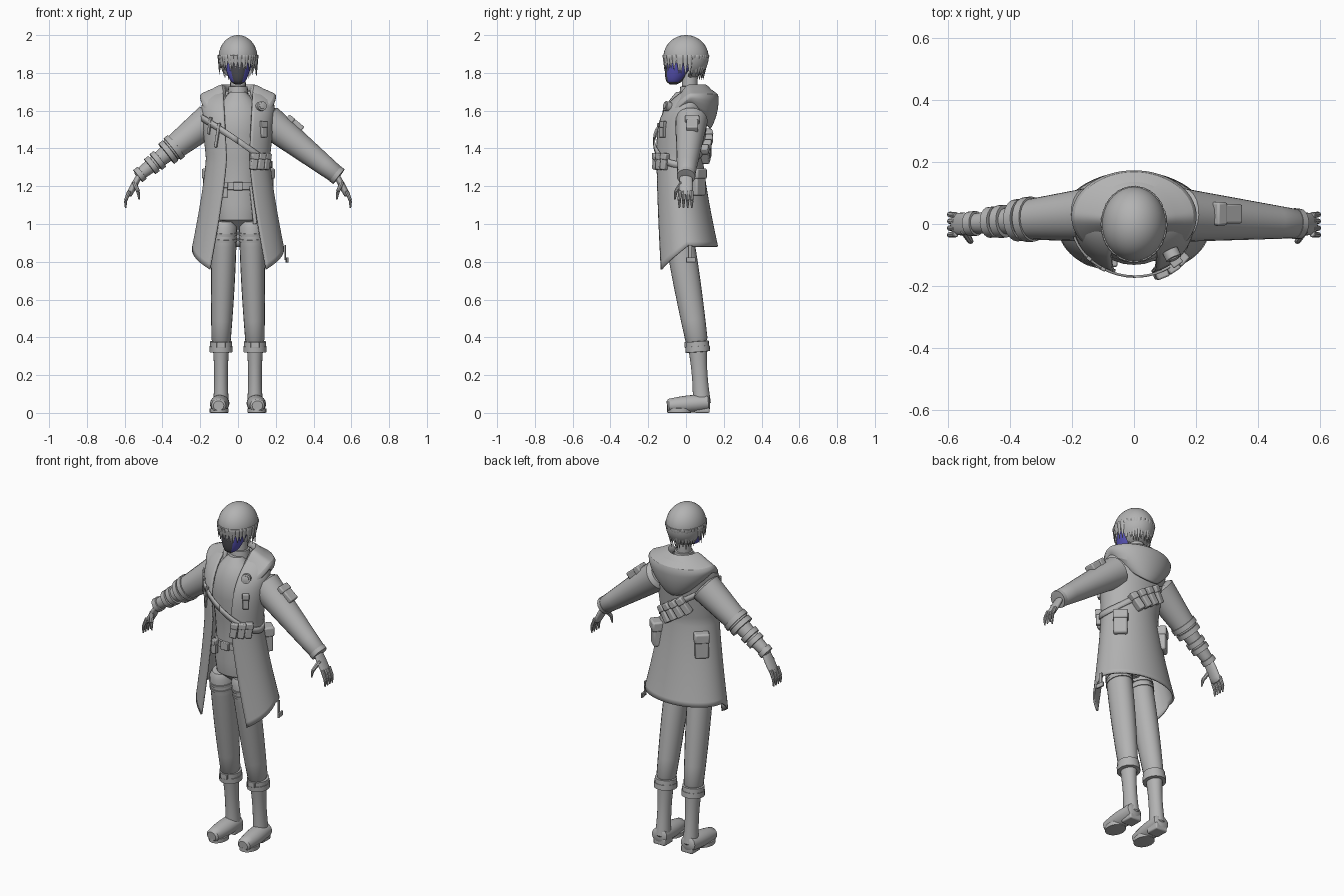
import bpy, bmesh, math, random
from math import sin, cos, pi, sqrt, radians
from mathutils import Vector

cube = bpy.data.objects.get("Cube")
if cube:
    bpy.data.objects.remove(cube, do_unlink=True)
random.seed(4)


def material(name, red, green, blue):
    mat = bpy.data.materials.new(name)
    mat.use_nodes = True
    colour = (red, green, blue, 1)
    mat.diffuse_color = colour
    mat.node_tree.nodes["Principled BSDF"].inputs["Base Color"].default_value = colour
    return mat


grey = material("plain_grey", .45, .45, .45)
dark = material("dark_mask", .07, .07, .08)
violet = material("violet_blue", .1, .09, .48)


def finish(name, bm):
    bmesh.ops.recalc_face_normals(bm, faces=bm.faces)
    mesh = bpy.data.meshes.new(name)
    bm.to_mesh(mesh)
    bm.free()
    mesh.polygons.foreach_set("use_smooth", [True] * len(mesh.polygons))
    mesh.set_sharp_from_angle(angle=radians(40))
    obj = bpy.data.objects.new(name, mesh)
    bpy.context.scene.collection.objects.link(obj)
    mesh.materials.append(grey)
    return obj


def skin(name, rows, closed=True):
    """Join rows of points into a surface; closed rows get end caps."""
    bm = bmesh.new()
    grid = [[bm.verts.new(point) for point in row] for row in rows]
    count = len(grid[0])
    for low, high in zip(grid, grid[1:]):
        for i in range(count if closed else count - 1):
            j = (i + 1) % count
            bm.faces.new((low[i], low[j], high[j], high[i]))
    if closed:
        bm.faces.new(grid[0])
        bm.faces.new(grid[-1])
    return finish(name, bm)


def cloth(name, rows, thickness):
    obj = skin(name, rows, closed=False)
    solid = obj.modifiers.new("thickness", "SOLIDIFY")
    solid.thickness, solid.offset = thickness, 0
    return obj


def ring(centre, across, along, wide, deep, count=24):
    angles = [2 * pi * i / count for i in range(count)]
    return [centre + across * wide * cos(a) + along * deep * sin(a) for a in angles]


X, Y, Z = Vector((1, 0, 0)), Vector((0, 1, 0)), Vector((0, 0, 1))


def tube(name, start, end, r_start, r_end, aspect=1, bulge=0, ref=Y, count=20):
    """Tapered limb with softened ends; aspect stretches it along ref."""
    axis = (end - start).normalized()
    u = (ref - axis * ref.dot(axis)).normalized()
    v = axis.cross(u)
    rows = []
    for t in (0, .04, .2, .35, .5, .65, .8, .96, 1):
        r = r_start + (r_end - r_start) * t + bulge * sin(pi * t)
        r *= .75 if t in (0, 1) else 1
        rows.append(ring(start.lerp(end, t), u, v, r * aspect, r, count))
    return skin(name, rows)


def box(name, loc, size, yaw=0, tilt=0):
    bm = bmesh.new()
    bmesh.ops.create_cube(bm, size=1)
    bmesh.ops.scale(bm, vec=size, verts=bm.verts)
    obj = finish(name, bm)
    obj.location = loc
    obj.rotation_euler = (0, radians(tilt), yaw)
    bevel = obj.modifiers.new("bevel", "BEVEL")
    bevel.width, bevel.segments = min(size) / 6, 2
    return obj


def pouch(name, loc, size, yaw=0, tilt=0):
    """Pouch with a thicker flap over its upper part."""
    body = box(name, loc, size, yaw, tilt)
    wide, deep, high = size
    raised = body.rotation_euler.to_matrix() @ Z * high / 3
    box(name + "_flap", Vector(loc) + raised, (wide * 1.1, deep * 1.2, high * .4), yaw, tilt)


# Long open coat: its section follows from the height
COLLAR = 1.71


def coat_section(z):
    flare = max(0, (1.35 - z) / .6) ** 1.3
    rise = max(0, z - 1.35)
    top = max(0, (z - 1.55) / .17)
    width = (.165 + .1 * flare + .1 * rise) * (1 - .6 * top ** 4)
    front = -.16 + .13 * max(0, (z - 1.4) / .3) ** 3
    back = .085 + .11 * flare + .12 * rise
    opening = .06 + .09 * flare + .05 * rise
    return width, (front + back) / 2, (back - front) / 2, opening


def on_coat(angle, z, out=0):
    """Point on the coat and its yaw; the angle runs from the front to the left."""
    width, middle, depth, _ = coat_section(z)
    point = Vector(((width + out) * sin(angle), middle - (depth + out) * cos(angle), z))
    return point, math.atan2(sin(angle) / width, cos(angle) / depth)


def coat_point(t, height):
    side = abs(2 * t - 1)
    hem = .88 - .12 * max(0, side - .6) / .4
    z = COLLAR + (hem - COLLAR) * height
    width, _, _, opening = coat_section(z)
    edge = math.asin(opening / width)
    return on_coat(edge + t * 2 * (pi - edge), z)[0]


cloth("coat", [[coat_point(j / 60, i / 32) for j in range(61)] for i in range(33)], .01)

# Lowered hood running forward into lapels: width, height, lift at the sides
hood_rows = []
for width, z, lift in ((.065, 1.7, 0), (.08, 1.75, 0), (.13, 1.7, .01), (.2, 1.69, 0),
                       (.2, 1.65, .02), (.18, 1.57, .07), (.12, 1.5, .12)):
    front, back = -.05 - .35 * width, .06 + .55 * width
    row = []
    for j in range(49):
        a = radians(300) * (j / 48 - .5)
        y = (front + back) / 2 + (back - front) / 2 * cos(a)
        drop = .14 * max(0, -cos(a)) ** 1.3
        row.append((width * sin(a), y, z + lift * (1 - max(0, cos(a))) - drop))
    hood_rows.append(row)
hood = cloth("hood", hood_rows, .01)
hood.modifiers.new("smooth", "SUBSURF").render_levels = 1

# Shirted body, neck, belt
body_rows = []
for z, r in ((.97, .04), (1.02, .11), (1.1, .12), (1.2, .11), (1.35, .12), (1.48, .14),
             (1.6, .13), (1.66, .08), (1.7, .04)):
    body_rows.append(ring(Vector((0, -.02, z)), X, Y, r, r * .8))
skin("torso", body_rows)
neck = Vector((0, .02, 1.68))
tube("neck", neck, neck + Z * .14, .042, .04)
tube("neck_band", neck, neck + Z * .05, .056, .05)
waist = Vector((0, -.02, 1.18))
tube("belt", waist, waist + Z * .04, .1, .1, 1.2, ref=X + Z * .01)
box("belt_buckle", waist - Y * .1 + Z * .02, (.05, .02, .045))
pouch("belt_pouch", waist + Vector((-.07, -.1, 0)), (.03, .03, .08))
box("hanging_strap", waist + Vector((.08, -.09, -.08)), (.02, .01, .2), tilt=-6)

for side, s in (("left", 1), ("right", -1)):
    def at(x, y, z):
        return Vector((s * x, y, z))

    # Arms: the right sleeve is rolled up over a banded forearm
    shoulder, wrist = at(.14, .03, 1.56), at(.535, 0, 1.25)
    if s > 0:
        tube("left_sleeve", shoulder, wrist, .088, .046)
        tube("left_cuff", shoulder.lerp(wrist, .95), wrist, .05, .049)
    else:
        tube("right_sleeve", shoulder, shoulder.lerp(wrist, .57), .088, .062)
        tube("right_forearm", shoulder.lerp(wrist, .5), wrist, .05, .03)
        for t, r in ((.5, .073), (.58, .068), (.72, .053), (.8, .05), (.96, .04)):
            tube("right_arm_band", shoulder.lerp(wrist, t - .03), shoulder.lerp(wrist, t + .03), r, r)

    # Hands
    tube(side + "_palm", at(.52, 0, 1.26), at(.58, 0, 1.15), .015, .016, 2.1, .002)
    for k in range(4):
        y = .02 * (k - 1.6)
        knuckle, joint = at(.575, y, 1.175), at(.595, y * 1.1, 1.125)
        tube(side + "_finger", knuckle, joint, .011, .009, count=8)
        tube(side + "_fingertip", joint, joint + at(0, 0, -.04), .009, .004, count=8)
    thumb = at(.528, -.055, 1.17)
    tube(side + "_thumb", at(.55, -.02, 1.22), thumb, .013, .01, count=8)
    tube(side + "_thumb_tip", thumb, thumb + at(-.005, -.004, -.04), .01, .004, count=8)

    # Legs with thigh straps
    hip, knee = at(.07, -.05, 1.02), at(.09, .06, .36)
    tube(side + "_leg", hip, knee, .066, .05, 1.15, .005)
    for t in (.09, .14):
        tube(side + "_thigh_strap", hip.lerp(knee, t), hip.lerp(knee, t + .025), .07, .07, 1.15)

    # Boots with cuffs, soles and heels
    ankle = at(.09, .085, .04)
    tube(side + "_boot_shaft", knee, ankle, .044, .042, 1.15, -.007)
    for t, r in ((-.06, .059), (.02, .062)):
        tube(side + "_boot_cuff", knee.lerp(ankle, t), knee.lerp(ankle, t + .1), r, r, 1.05)
    box(side + "_cuff_buckle", knee - Y * .06, (.045, .015, .03))
    tube(side + "_foot", at(.093, .125, .055), at(.103, -.1, .038), .042, .034, 1.1, .008, ref=X)
    ball = at(.1, -.035, 0)
    tube(side + "_sole", ball, ball + Z * .025, .05, .05, 1.3)
    box(side + "_heel", ankle + Z * -.02, (.075, .08, .04))

# Diagonal strap around the coat, with its rows of pouches
def strap_height(angle):
    return 1.44 - .125 * sin(angle)


strap = []
for shift in (-.018, .018):
    angles = [2 * pi * i / 48 for i in range(49)]
    strap.append([on_coat(a, strap_height(a), .01)[0] + Z * shift for a in angles])
cloth("cross_strap", strap, .008)
for degrees in (28, 42, 56):
    loc, yaw = on_coat(radians(degrees), 1.33, .012)
    pouch("front_pouch", loc, (.038, .036, .085), yaw, 8)
for step in (-1.5, -.5, .5, 1.5):
    a = pi + step * .23
    loc, yaw = on_coat(a, strap_height(a) - .03, .02)
    pouch("back_pouch", loc, (.038, .045, .1), yaw, -37)

# Hip pouches, chest fittings and hem tag, all set on the coat
for name, degrees, z, size in (("left_hip_pouch", 130, 1.22, (.075, .06, .14)),
                               ("right_hip_pouch", 230, 1.22, (.075, .05, .14)),
                               ("chest_tag", 46, 1.5, (.034, .02, .085))):
    loc, yaw = on_coat(radians(degrees), z, .01)
    pouch(name, loc, size, yaw)
for name, degrees, z, size in (("chest_tab", -52, 1.52, (.016, .012, .09)),
                               ("chest_tab", -36, 1.47, (.016, .012, .13)),
                               ("hem_strap", 95, .85, (.02, .006, .08)),
                               ("hem_tag", 95, .81, (.05, .01, .026))):
    loc, yaw = on_coat(radians(degrees), z, .008)
    box(name, loc, size, yaw, 10 if name == "chest_tab" else 0)
loc, yaw = on_coat(radians(38), 1.62)
outward = Vector((sin(yaw), -cos(yaw), .2)).normalized()
tube("badge", loc, loc + outward * .03, .026, .026, ref=Z)
tube("badge_centre", loc, loc + outward * .035, .017, .017, ref=Z)
pouch("arm_pouch", (.3, .033, 1.53), (.04, .062, .1), tilt=-51)

# Masked face with coloured cheeks
chin, brow = Vector((0, -.068, 1.738)), Vector((0, -.015, 1.89))
face_rows = []
for i in range(13):
    t = i / 12
    r = .014 + .07 * sqrt(t)
    face_rows.append(ring(chin.lerp(brow, t), X, Y, r, r * 1.12, 40))
face = skin("face", face_rows)
face.data.materials.append(dark)
face.data.materials.append(violet)
for p in face.data.polygons:
    if p.center.y < .01 and p.center.z < 1.85:
        p.material_index = 2 if abs(p.normal.x) > .62 else 1

# Hair cap opened over the face, with pointed locks round its edge
def on_head(direction, scale, z):
    return Vector((.103 * scale * cos(direction), .12 * scale * sin(direction), z))


bm = bmesh.new()
bmesh.ops.create_uvsphere(bm, u_segments=36, v_segments=24, radius=1)
for v in bm.verts:
    v.co = Vector((v.co.x * .103, v.co.y * .12, 1.882 + v.co.z * .118))
middles = {f: f.calc_center_median() for f in bm.faces}
open_faces = [f for f, m in middles.items() if m.z < 1.855 and m.y < .015]
bmesh.ops.delete(bm, geom=open_faces, context="FACES")
finish("hair_cap", bm)
LOCKS = 34
for i in range(LOCKS):
    a = 2 * pi * i / LOCKS + random.uniform(-.05, .05)
    front = -sin(a)
    tip = 1.795 + .03 * front + random.uniform(-.012, .012)
    reach = .96 if front > -.3 else .75
    root = on_head(a, .97, 1.895)
    tube("hair_lock", root, on_head(a, reach, tip), .018, .001, .5,
         ref=Vector((cos(a), sin(a), 0)), count=8)
